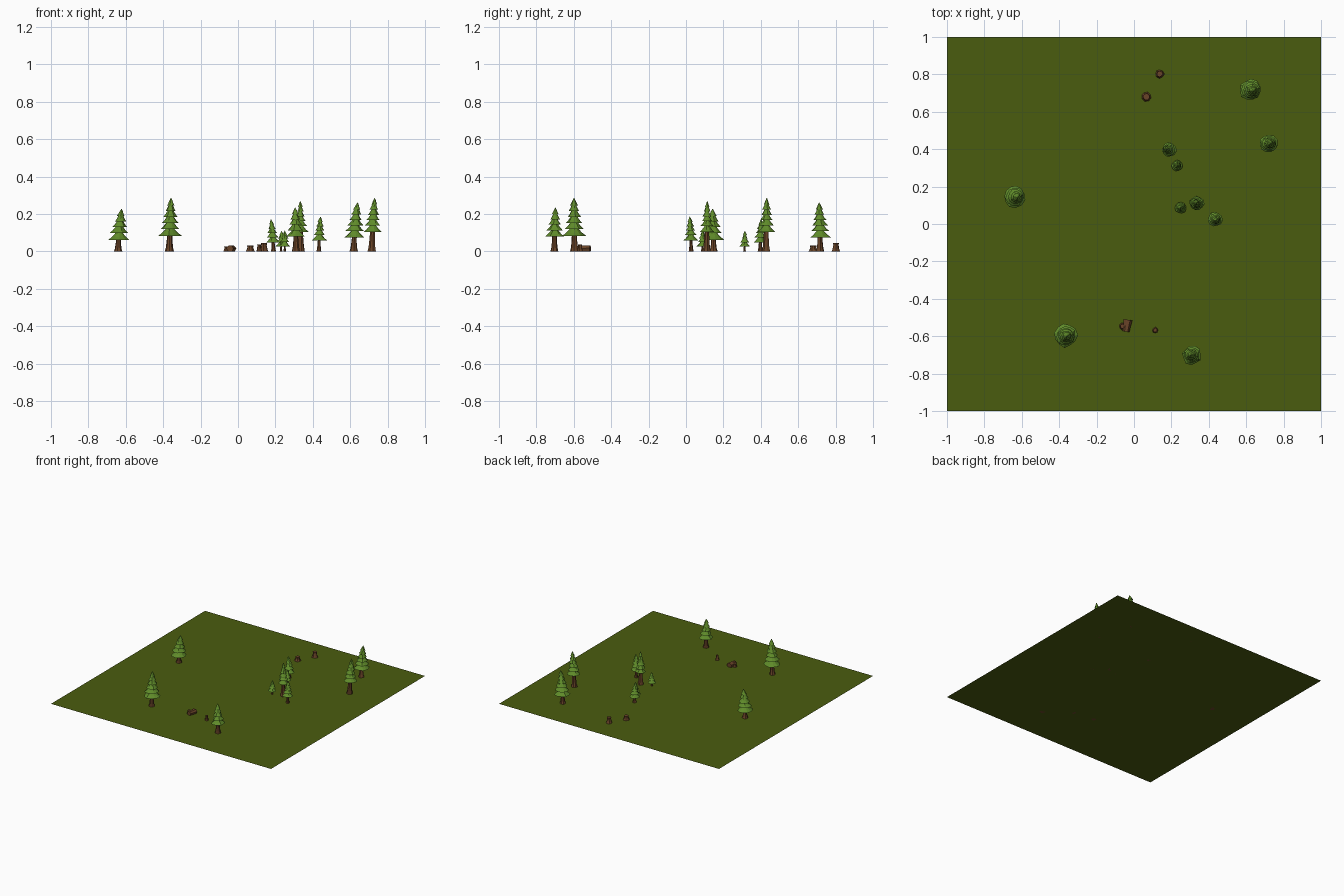
import bpy, math, random
from mathutils import Vector, Matrix

if "Cube" in bpy.data.objects:
    bpy.data.objects.remove(bpy.data.objects["Cube"])

random.seed(4)


def material(name, rgb):
    lin = [((c / 255 + 0.055) / 1.055) ** 2.4 if c > 10 else c / 255 / 12.92 for c in rgb]
    m = bpy.data.materials.new(name)
    m.diffuse_color = (*lin, 1)
    m.use_nodes = True
    m.node_tree.nodes["Principled BSDF"].inputs["Base Color"].default_value = m.diffuse_color
    return m


GRASS = material("grass green", (74, 92, 15))
NEEDLES = material("needle green", (96, 140, 42))
BARK = material("bark brown", (106, 68, 40))


def make(name, verts, faces, mat):
    me = bpy.data.meshes.new(name)
    me.from_pydata(verts, [], faces)
    me.materials.append(mat)
    ob = bpy.data.objects.new(name, me)
    bpy.context.collection.objects.link(ob)
    return ob


def loft(verts, faces, rings, sides, jitter=0.0, caps=(True, True)):
    """Join rings (x, y, z, radius) into a faceted tube."""
    base = len(verts)
    turn = random.random() * 6.28
    bumps = [1 + random.uniform(-jitter, jitter) for _ in range(sides)]
    for x, y, z, r in rings:
        for i in range(sides):
            a = turn + math.tau * i / sides
            verts.append((x + r * bumps[i] * math.cos(a), y + r * bumps[i] * math.sin(a), z))
    for k in range(len(rings) - 1):
        for i in range(sides):
            j = (i + 1) % sides
            p, q = base + k * sides, base + (k + 1) * sides
            faces.append((p + i, p + j, q + j, q + i))
    if caps[0]:
        faces.append(tuple(base + i for i in reversed(range(sides))))
    if caps[1]:
        faces.append(tuple(base + (len(rings) - 1) * sides + i for i in range(sides)))


def tree(n, x, y, radius, low, height, trunk, tiers, lean):
    """Pine: flared trunk plus stacked skirts shrinking to a leaning tip."""
    lx, ly = lean

    def axis(z):
        t = (z / height) ** 1.5
        return x + lx * t, y + ly * t

    # trunk
    v, f = [], []
    prof = [(0, 1.0), (low * 0.25, 0.78), (low * 0.7, 0.62), (low * 1.5, 0.5)]
    loft(v, f, [(*axis(z), z, trunk * s) for z, s in prof], 8, 0.08)
    make(f"pine_trunk_{n}", v, f, BARK)

    # foliage skirts
    v, f = [], []
    span = height - low
    for k in range(tiers):
        t = k / tiers
        z0 = low + span * 0.95 * t ** 0.92
        r = radius * (1 - 0.8 * t)
        h = span / tiers * (1.55 if k < tiers - 1 else 1.0)
        top = min(z0 + h, height)
        if k == tiers - 1:
            top = height
        h = top - z0
        rings = [(z0 + h * 0.15, r * 0.3), (z0, r), (z0 + h * 0.3, r * 0.68),
                 (z0 + h * 0.65, r * 0.4), (top, r * (0.18 if k < tiers - 1 else 0.04))]
        loft(v, f, [(*axis(z), z, s) for z, s in rings], 11, 0.09)
    make(f"pine_foliage_{n}", v, f, NEEDLES)


def stump(n, x, y, r, h):
    v, f = [], []
    loft(v, f, [(x, y, 0, r), (x, y, h * 0.3, r * 0.78), (x, y, h * 0.75, r * 0.62),
                (x, y, h, r * 0.7)], 8, 0.12)
    make(f"stump_{n}", v, f, BARK)


def log(name, a, b, ra, rb):
    """Lying log from a to b."""
    a, b = Vector(a), Vector(b)
    d = b - a
    v, f = [], []
    loft(v, f, [(0, 0, 0, ra), (0, 0, d.length * 0.5, (ra + rb) * 0.48), (0, 0, d.length, rb)], 7, 0.06)
    ob = make(name, v, f, BARK)
    ob.matrix_world = Matrix.Translation(a) @ d.to_track_quat('Z', 'Y').to_matrix().to_4x4()


# meadow
make("meadow", [(-1, -1, 0), (1, -1, 0), (1, 1, 0), (-1, 1, 0)], [(0, 1, 2, 3)], GRASS)

# pines: x, y, skirt radius, skirt bottom, height, trunk radius, tiers, lean
PINES = [
    (-0.642, 0.148, 0.058, 0.062, 0.228, 0.023, 5, (0.02, -0.006)),
    (-0.366, -0.597, 0.061, 0.083, 0.287, 0.024, 6, (0.008, -0.002)),
    (0.310, -0.703, 0.050, 0.080, 0.235, 0.022, 5, (-0.005, 0.004)),
    (0.618, 0.718, 0.057, 0.075, 0.262, 0.022, 6, (0.022, -0.006)),
    (0.716, 0.428, 0.048, 0.105, 0.287, 0.023, 6, (0.015, 0.004)),
    (0.190, 0.397, 0.038, 0.047, 0.172, 0.015, 5, (-0.014, 0.004)),
    (0.230, 0.313, 0.029, 0.026, 0.110, 0.008, 4, (0.004, 0.002)),
    (0.335, 0.110, 0.039, 0.105, 0.270, 0.022, 6, (-0.002, 0.004)),
    (0.250, 0.087, 0.031, 0.028, 0.112, 0.008, 4, (0.0, 0.003)),
    (0.433, 0.028, 0.038, 0.060, 0.186, 0.014, 5, (0.008, -0.008)),
]
for i, p in enumerate(PINES, 1):
    tree(i, *p)

# stumps
for i, s in enumerate([(0.066, 0.680, 0.027, 0.031), (0.138, 0.803, 0.023, 0.045),
                       (0.114, -0.568, 0.016, 0.038), (-0.062, -0.547, 0.018, 0.026)], 1):
    stump(i, *s)

# fallen log
log("fallen_log", (-0.044, -0.575, 0.015), (-0.034, -0.512, 0.015), 0.019, 0.025)
# press the log flat against the meadow
for v in bpy.data.objects["fallen_log"].data.vertices:
    ob = bpy.data.objects["fallen_log"]
    w = ob.matrix_world @ v.co
    w.z = min(max(w.z, 0), 0.031)
    v.co = ob.matrix_world.inverted() @ w
